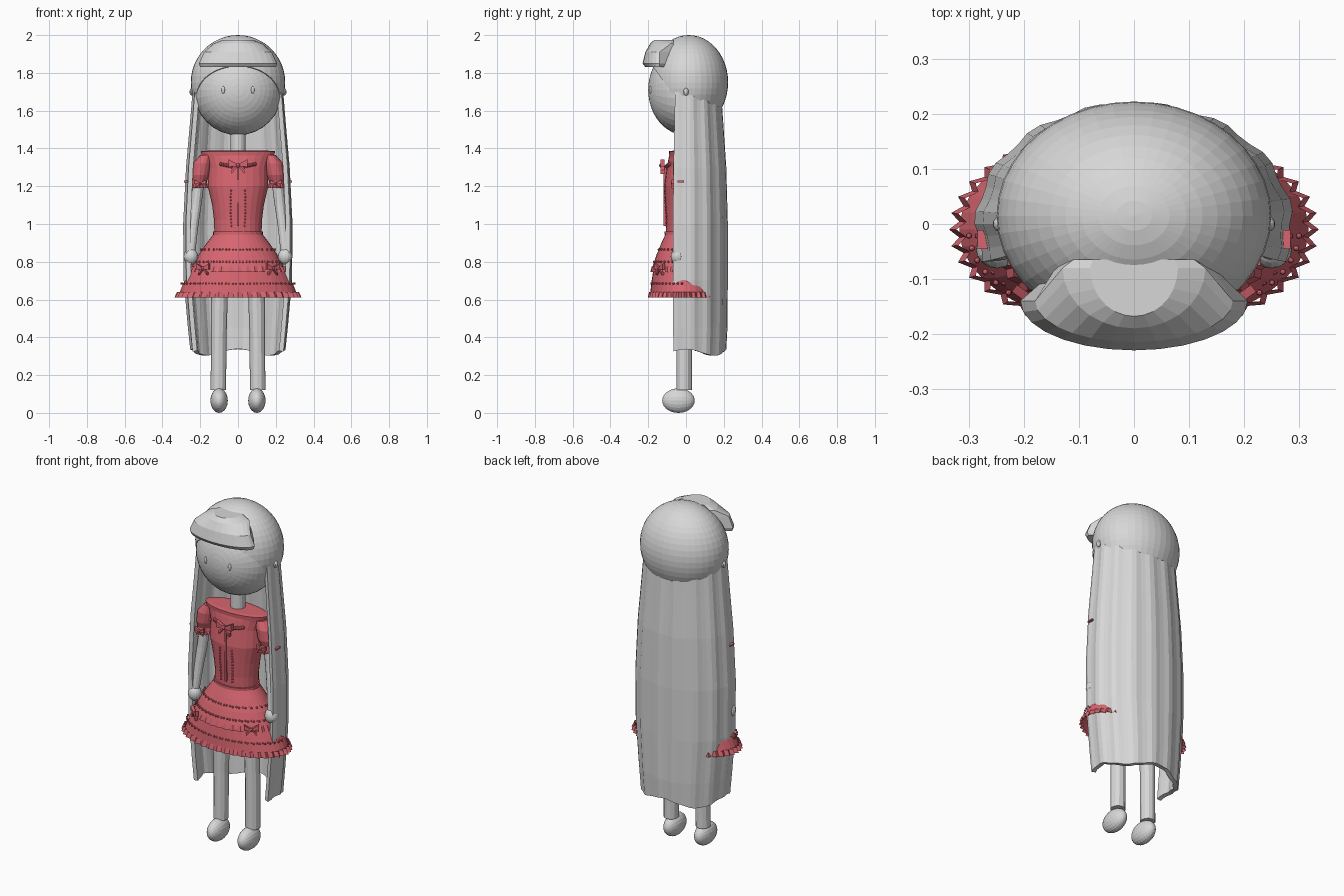
import bpy, bmesh
from math import sin, cos, pi, radians
from mathutils import Matrix, Vector

if "Cube" in bpy.data.objects:
    bpy.data.objects.remove(bpy.data.objects["Cube"])


def material(name, rgb):
    m = bpy.data.materials.new(name)
    m.use_nodes = True
    m.diffuse_color = (*rgb, 1)
    m.node_tree.nodes["Principled BSDF"].inputs["Base Color"].default_value = (*rgb, 1)
    return m


GREY = material("light grey", (0.68, 0.68, 0.68))
RED = material("dress red", (0.68, 0.13, 0.16))


def finish(name, bm, mat):
    me = bpy.data.meshes.new(name)
    bm.to_mesh(me)
    bm.free()
    me.materials.append(mat)
    ob = bpy.data.objects.new(name, me)
    bpy.context.collection.objects.link(ob)
    return ob


def loft(name, rows, n, mat, caps=True, zigzag=0.0):
    """Stack of ellipses, bottom to top: (z, rx, ry, cx, cy)."""
    bm = bmesh.new()
    rings = []
    for z, rx, ry, cx, cy in rows:
        ring = []
        for j in range(n):
            a = 2 * pi * j / n
            k = 1 + zigzag * (-1) ** j
            ring.append(bm.verts.new((cx + rx * k * cos(a), cy + ry * k * sin(a), z)))
        rings.append(ring)
    for lo, hi in zip(rings, rings[1:]):
        for j in range(n):
            k = (j + 1) % n
            bm.faces.new((lo[j], lo[k], hi[k], hi[j]))
    if caps:
        bm.faces.new(rings[0][::-1])
        bm.faces.new(rings[-1])
    return finish(name, bm, mat)


def add_ball(bm, loc, size, seg=8, rings=6, pole_y=False):
    m = Matrix.Translation(loc) @ Matrix.Diagonal((*size, 1))
    if pole_y:
        m = m @ Matrix.Rotation(pi / 2, 4, "X")
    bmesh.ops.create_uvsphere(bm, u_segments=seg, v_segments=rings, radius=1, matrix=m)


def ball(name, loc, size, mat, seg=24, rings=16, pole_y=False):
    bm = bmesh.new()
    add_ball(bm, loc, size, seg, rings, pole_y)
    return finish(name, bm, mat)


def bow(name, loc, s, turn=0):
    # two flared loops, two tails and a knot
    bm = bmesh.new()
    add_ball(bm, (0, -0.1 * s, 0), (0.25 * s, 0.25 * s, 0.25 * s))
    for sx in (-1, 1):
        for x, z, h in ((1, 0.25, 0.4), (0.7, -0.7, 0.2)):
            pts = [bm.verts.new((sx * px * s, py * s, pz * s))
                   for py in (-0.2, 0.2)
                   for px, pz in ((0, 0.1), (x, z + h), (x, z - h), (0, -0.1))]
            bmesh.ops.convex_hull(bm, input=pts)
    bm.transform(Matrix.Translation(loc) @ Matrix.Rotation(radians(turn), 4, "Z"))
    bmesh.ops.recalc_face_normals(bm, faces=bm.faces)
    return finish(name, bm, RED)


# Head and neck
ball("head", (0, 0, 1.71), (0.235, 0.2, 0.24), GREY, 32, 24, True)
loft("neck", [(1.36, .04, .04, 0, 0), (1.5, .04, .04, 0, 0)], 16, GREY)

# Hair cap, trimmed to a hairline in front and a sloping edge behind
bm = bmesh.new()
add_ball(bm, (0, 0.015, 1.75), (0.25, 0.208, 0.25), 40, 24)
for slope in (1.35, 0.28):
    bmesh.ops.bisect_plane(bm, geom=bm.verts[:] + bm.edges[:] + bm.faces[:],
                           plane_co=(0, -0.07, 1.69),
                           plane_no=Vector((0, slope, 1)), clear_inner=True)
cap = finish("hair_cap", bm, GREY)
sol = cap.modifiers.new("thickness", "SOLIDIFY")
sol.thickness = 0.012

# Long hair, an open curtain round the back with wavy ends
bm = bmesh.new()
N = 36
rings = []
for i, (z, rx, ry) in enumerate([(.32, .25, .212), (.45, .262, .218), (.7, .284, .22),
                                 (1.0, .287, .22), (1.3, .272, .212), (1.55, .25, .195),
                                 (1.7, .238, .185)]):
    ring = []
    for j in range(N + 1):
        a = radians(-18 + 216 * j / N)
        k = 1 + 0.012 * (1 if j % 4 < 2 else -1)
        dz = 0.017 * cos(4 * (a - pi / 2)) if i == 0 else 0
        ring.append(bm.verts.new((rx * k * cos(a), ry * k * sin(a), z + dz)))
    rings.append(ring)
for lo, hi in zip(rings, rings[1:]):
    for j in range(N):
        bm.faces.new((lo[j], lo[j + 1], hi[j + 1], hi[j]))
hair = finish("long_hair", bm, GREY)
sol = hair.modifiers.new("thickness", "SOLIDIFY")
sol.thickness = 0.025
sol.offset = -1

# Fringe visor over the forehead: half ellipses with squared backs
bm = bmesh.new()
rings = []
for z, rx, front, back, bx in [(1.83, .2, -.215, -.1, .15), (1.85, .207, -.23, -.09, .15),
                               (1.91, .18, -.215, -.075, .14), (1.955, .13, -.19, -.065, .11),
                               (1.975, .08, -.168, -.065, .075)]:
    cy = -0.14 if z < 1.93 else -0.08
    pts = [(rx * cos(a), cy + (cy - front) * sin(a)) for a in
           [pi + pi * j / 14 for j in range(15)]]
    pts += [(bx, back), (-bx, back)]
    rings.append([bm.verts.new((x, y, z)) for x, y in pts])
for lo, hi in zip(rings, rings[1:]):
    for j in range(len(lo)):
        k = (j + 1) % len(lo)
        bm.faces.new((lo[j], lo[k], hi[k], hi[j]))
bm.faces.new(rings[0][::-1])
bm.faces.new(rings[-1])
finish("fringe_visor", bm, GREY)

# Dress bodice and collar
Y = -0.01
loft("bodice", [(.95, .125, .095, 0, Y), (1.02, .127, .095, 0, Y), (1.1, .137, .1, 0, Y),
                (1.2, .16, .105, 0, Y), (1.3, .158, .092, 0, Y), (1.35, .175, .082, 0, Y),
                (1.365, .185, .078, 0, Y)], 24, RED)
loft("collar", [(1.36, .19, .078, 0, Y), (1.385, .197, .08, 0, Y),
                (1.388, .16, .06, 0, Y)], 24, RED)
loft("waistband", [(.945, .133, .103, 0, Y), (.96, .133, .103, 0, Y)], 24, RED)

# Skirt: upper tier, flared lower tier and pleated trims
loft("upper_skirt", [(.76, .25, .172, 0, Y), (.84, .207, .145, 0, Y), (.9, .165, .12, 0, Y),
                     (.95, .127, .097, 0, Y)], 36, RED, caps=False)
loft("lower_skirt", [(.615, .318, .18, 0, Y), (.68, .292, .175, 0, Y),
                     (.775, .245, .16, 0, Y)], 36, RED, caps=False)
loft("tier_trim", [(.745, .262, .176, 0, Y), (.775, .247, .168, 0, Y)], 72, RED, False, .018)
loft("hem_trim", [(.61, .328, .188, 0, Y), (.64, .315, .18, 0, Y)], 80, RED, False, .027)

# Small trimmings: skirt studs, lacing and neckline beads
bm = bmesh.new()
for z, rx, ry, count in [(.865, .19, .135, 16), (.8, .23, .16, 20), (.685, .293, .174, 24)]:
    for j in range(count):
        a = pi + pi * (j + 0.5) / count
        for off in (-0.008, 0.008):
            add_ball(bm, (rx * cos(a) + off, Y + ry * sin(a), z), (.006, .006, .006), 6, 4)
for sx in (-1, 1):
    for j in range(12):
        z = 0.99 + 0.017 * j
        add_ball(bm, (sx * (.036 + .004 * sin(j / 4)), Y - .094 - .05 * max(0, z - 1.02), z),
                 (.006, .006, .005), 6, 4)
    for j in range(5):
        add_ball(bm, (sx * (.035 + .014 * j), Y - .092 + .004 * j, 1.305 + .003 * j),
                 (.011, .012, .011), 6, 4)
finish("trimmings", bm, RED)
bm = bmesh.new()
bmesh.ops.create_cube(bm, size=1, matrix=Matrix.Translation((0, -.108, 1.15))
                      @ Matrix.Diagonal((.008, .02, .32, 1)))
finish("front_placket", bm, RED)
bow("neck_bow", (0, -.125, 1.31), .05)

# Limbs, sleeves and features on both sides
for sx, side in ((1, "left"), (-1, "right")):
    loft(side + "_sleeve", [(1.2, .045, .05, sx * .205, Y), (1.225, .04, .045, sx * .205, Y),
                            (1.26, .05, .058, sx * .2, Y), (1.32, .05, .06, sx * .19, Y),
                            (1.365, .03, .045, sx * .17, Y)], 16, RED)
    loft(side + "_sleeve_frill", [(1.19, .046, .058, sx * .205, Y),
                                  (1.215, .038, .046, sx * .205, Y)], 32, RED, False, .06)
    bow(side + "_sleeve_bow", (sx * .2, -.07, 1.215), .03)
    bm = bmesh.new()
    bmesh.ops.create_cube(bm, size=1, matrix=Matrix.Translation((sx * .265, -.028, 1.225))
                          @ Matrix.Diagonal((.04, .035, .008, 1)))
    finish(side + "_sleeve_ribbon", bm, RED)
    bow(side + "_skirt_bow", (sx * .185, -.14, .765), .04, sx * 35)
    loft(side + "_arm", [(.85, .024, .024, sx * .25, -.042), (1.0, .026, .026, sx * .235, -.025),
                         (1.1, .028, .028, sx * .222, -.015),
                         (1.23, .03, .03, sx * .207, Y)], 12, GREY)
    ball(side + "_hand", (sx * .25, -.045, .828), (.038, .036, .043), GREY, 16, 12)
    loft(side + "_leg", [(.12, .041, .041, sx * .104, -.01), (.4, .041, .041, sx * .102, -.01),
                         (.62, .044, .044, sx * .098, -.01),
                         (.9, .05, .05, sx * .07, -.01)], 12, GREY)
    ball(side + "_foot", (sx * .1, -.04, .065), (.046, .086, .065), GREY, 20, 14, True)
    ball(side + "_eye", (sx * .078, -.188, 1.71), (.009, .008, .02), GREY, 12, 8)
    ball(side + "_earring", (sx * .245, 0, 1.7), (.012, .014, .02), GREY, 10, 8)
